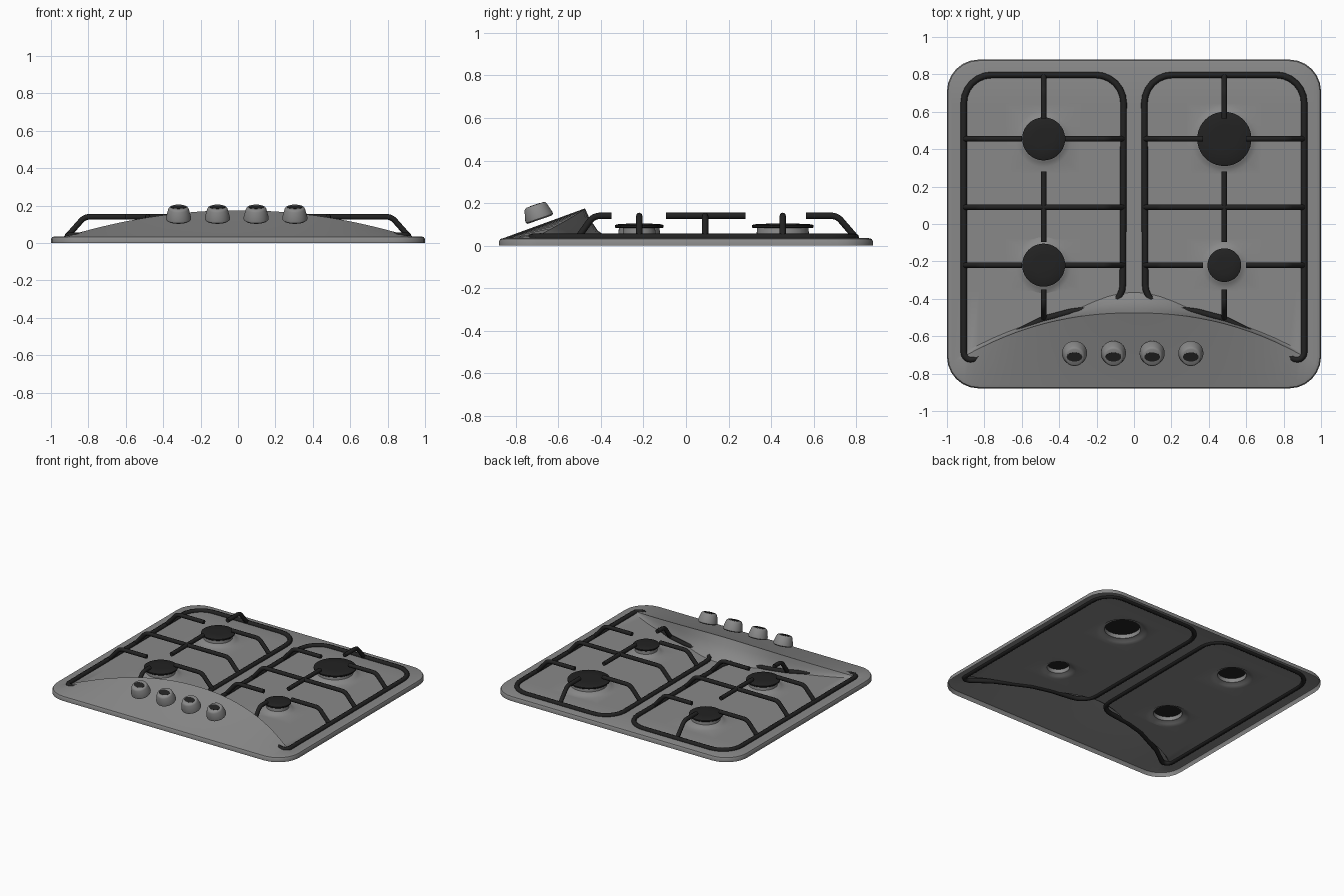
import bpy, bmesh, math
from mathutils import Vector, Matrix

if "Cube" in bpy.data.objects:
    bpy.data.objects.remove(bpy.data.objects["Cube"])


def material(name, v):
    m = bpy.data.materials.new(name)
    m.diffuse_color = (v, v, v, 1)
    m.use_nodes = True
    m.node_tree.nodes["Principled BSDF"].inputs["Base Color"].default_value = m.diffuse_color
    return m


GREY = material("steel_grey", 0.25)
BLACK = material("enamel_black", 0.016)
Z = 0.035                                   # level of the hob sheet
CORE_X, CORE_Y = 0.83, 0.709                # rectangle the rounded corners swing around
BX, BACK_Y, FRONT_Y = 0.483, 0.455, -0.22   # burner centres
BURNERS = [(-BX, BACK_Y, 0.115), (BX, BACK_Y, 0.145),
           (-BX, FRONT_Y, 0.115), (BX, FRONT_Y, 0.09)]


def add_object(name, mesh, mat, angle=35):
    ob = bpy.data.objects.new(name, mesh)
    bpy.context.collection.objects.link(ob)
    mesh.materials.clear()
    mesh.materials.append(mat)
    bpy.ops.object.select_all(action='DESELECT')
    ob.select_set(True)
    bpy.context.view_layer.objects.active = ob
    bpy.ops.object.shade_smooth_by_angle(angle=math.radians(angle))
    return ob


def from_bmesh(name, bm, mat, angle=35):
    me = bpy.data.meshes.new(name)
    bm.to_mesh(me)
    bm.free()
    return add_object(name, me, mat, angle)


def lathe(name, profile, mat, matrix, n=40):
    """Solid of revolution from (radius, height) points, capped at both ends."""
    bm = bmesh.new()
    rings = [[bm.verts.new((r * math.cos(2 * math.pi * i / n), r * math.sin(2 * math.pi * i / n), z))
              for i in range(n)] for r, z in profile]
    for a, b in zip(rings, rings[1:]):
        for i in range(n):
            k = (i + 1) % n
            bm.faces.new((a[i], a[k], b[k], b[i]))
    bm.faces.new(rings[0][::-1])
    bm.faces.new(rings[-1])
    bm.transform(matrix)
    return from_bmesh(name, bm, mat)


def fillet(points, radii, closed=False, n=6):
    """Round the corners of a polyline."""
    pts, out = [Vector(p) for p in points], []
    for i, (p, r) in enumerate(zip(pts, radii)):
        if r == 0 or (not closed and i in (0, len(pts) - 1)):
            out.append(p)
            continue
        a = (pts[i - 1] - p).normalized()
        b = (pts[(i + 1) % len(pts)] - p).normalized()
        half = a.angle(b) / 2
        centre = p + (a + b).normalized() * (r / math.sin(half))
        s = (p + a * (r / math.tan(half)) - centre).normalized()
        e = (p + b * (r / math.tan(half)) - centre).normalized()
        out += [centre + s.slerp(e, k / n).normalized() * r for k in range(n + 1)]
    return out


def tube(name, pts, radius, closed=False):
    cu = bpy.data.curves.new(name + "_path", 'CURVE')
    cu.dimensions = '3D'
    cu.bevel_depth, cu.bevel_resolution, cu.use_fill_caps = radius, 2, True
    sp = cu.splines.new('POLY')
    sp.points.add(len(pts) - 1)
    for q, p in zip(sp.points, pts):
        q.co = (*p, 1)
    sp.use_cyclic_u = closed
    tmp = bpy.data.objects.new(name + "_tmp", cu)
    bpy.context.collection.objects.link(tmp)
    me = bpy.data.meshes.new_from_object(tmp.evaluated_get(bpy.context.evaluated_depsgraph_get()))
    bpy.data.objects.remove(tmp)
    return add_object(name, me, BLACK, 50)


# Hob sheet: columns of points running front to back, lifted into the control hump
def column(x):
    ax = abs(x)
    edge = CORE_Y + math.sqrt(max(0, 0.15 ** 2 - max(0, ax - CORE_X) ** 2))
    h = max(0, 0.14 * (1 - (ax / 0.92) ** 2))
    ridge = -0.475 - 0.24 * (ax / 0.92) ** 2.2
    w = 0.02 + 0.09 * max(0, 1 - (ax / 0.42) ** 2) ** 2
    rows = [(-edge, 0), (ridge, h), (ridge + 0.2 * w, 0.65 * h), (ridge + 0.55 * w, 0.25 * h),
            (ridge + w, 0), (-0.36, 0), (-0.08, 0), (0.265, 0), (0.645, 0), (edge, 0)]
    out, last = [], -9
    for y, z in rows:
        last = max(y, last + 0.003)
        out.append((x, last, Z + z))
    return out


half = [0.07, 0.14, 0.21, BX - 0.2, 0.35, 0.42, BX, 0.55, 0.62, BX + 0.2, 0.75, CORE_X]
half += [CORE_X + 0.15 * math.sin(math.radians(a)) for a in (15, 30, 45, 60, 75, 90)]
xs = [-x for x in reversed(half)] + [0] + half
bm = bmesh.new()
grid = [[bm.verts.new(p) for p in column(x)] for x in xs]
for a, b in zip(grid, grid[1:]):
    for j in range(len(a) - 1):
        bm.faces.new((a[j], b[j], b[j + 1], a[j + 1]))

# Rounded rim going down to the worktop
loop = [e for e in bm.edges if e.is_boundary]
for radius, z in ((0.164, 0.031), (0.17, 0.02), (0.17, 0.0)):
    geom = bmesh.ops.extrude_edge_only(bm, edges=loop)["geom"]
    loop = [g for g in geom if isinstance(g, bmesh.types.BMEdge)]
    loop = [e for e in loop if e.is_boundary]
    for v in (g for g in geom if isinstance(g, bmesh.types.BMVert)):
        q = Vector((max(-CORE_X, min(CORE_X, v.co.x)), max(-CORE_Y, min(CORE_Y, v.co.y)), 0))
        d = Vector((v.co.x, v.co.y, 0)) - q
        v.co = q + d.normalized() * radius + Vector((0, 0, z))
bmesh.ops.recalc_face_normals(bm, faces=bm.faces)
if max(bm.faces, key=lambda f: f.calc_area()).normal.z < 0:
    bmesh.ops.reverse_faces(bm, faces=bm.faces)

# Raised burner seats set into openings in the sheet
for cx, cy, r in BURNERS:
    hx, hy = 0.2, 0.19 if cy > 0 else 0.14
    hole = [f for f in bm.faces if abs(f.calc_center_median().x - cx) < hx
            and abs(f.calc_center_median().y - cy) < hy]
    bmesh.ops.delete(bm, geom=hole, context='FACES')
    corner = math.atan2(hy, hx)
    angles = sorted([2 * math.pi * i / 40 for i in range(40)]
                    + [corner, math.pi - corner, math.pi + corner, 2 * math.pi - corner])
    rings = []
    for k, z in ((None, Z), (r + 0.035, Z), (r + 0.01, Z + 0.008), (r - 0.005, Z + 0.018),
                 (r * 0.85, Z + 0.02), (r * 0.83, 0.086)):
        ring = []
        for a in angles:
            c, s = math.cos(a), math.sin(a)
            d = k or min(hx / max(abs(c), 1e-6), hy / max(abs(s), 1e-6))
            ring.append(bm.verts.new((cx + d * c, cy + d * s, z)))
        rings.append(ring)
    for a, b in zip(rings, rings[1:]):
        for i in range(len(a)):
            k = (i + 1) % len(a)
            bm.faces.new((a[i], a[k], b[k], b[i]))
from_bmesh("hob_sheet", bm, GREY, 30)

# Burner caps
for i, (cx, cy, r) in enumerate(BURNERS):
    lathe(f"burner_cap_{i + 1}", [(r - 0.004, 0.083), (r, 0.087), (r, 0.095), (r - 0.01, 0.1), (r * 0.5, 0.103)],
          BLACK, Matrix.Translation((cx, cy, 0)))

# Pan supports, one per side
TOP, LOW, GAP = 0.14, 0.039, 0.115
OUT, INN = 0.91, 0.055
for side, s in (("left", -1), ("right", 1)):
    outline = [(OUT, 0.797, 0.15), (OUT, -0.765, 0.04), (0.72, -0.625, 0.1), (0.48, -0.507, 0.2),
               (0.34, -0.47, 0.2), (0.06, -0.435, 0.13), (INN, 0.797, 0.15)]
    tube(f"support_frame_{side}", fillet([(s * x, y, LOW) for x, y, _ in outline],
                                         [o[2] for o in outline], True), 0.017, True)

    def bar(name, pts):
        tube(f"{name}_{side}", fillet(pts, [0.06] * len(pts)), 0.015)

    # Side fingers reaching in to each burner
    for row, y in (("back", BACK_Y), ("front", FRONT_Y)):
        bar(f"outer_finger_{row}", [(s * OUT, y, LOW), (s * 0.82, y, TOP), (s * (BX + GAP), y, TOP)])
        bar(f"inner_finger_{row}", [(s * INN, y, LOW), (s * 0.145, y, TOP), (s * (BX - GAP), y, TOP)])
    # Middle bridge and the bar crossing it
    bar("middle_bridge", [(s * OUT, 0.09, LOW), (s * 0.82, 0.09, TOP), (s * 0.145, 0.09, TOP), (s * INN, 0.09, LOW)])
    bar("middle_cross_bar", [(s * BX, -0.095, TOP), (s * BX, 0.28, TOP)])
    # Back and front fingers
    bar("back_finger", [(s * BX, 0.797, LOW), (s * BX, 0.71, TOP), (s * BX, 0.565, TOP)])
    bar("front_finger", [(s * BX, -0.507, LOW), (s * BX, -0.435, TOP), (s * BX, -0.35, TOP)])

# Control knobs, tilted with the panel
for i, x in enumerate((-0.318, -0.11, 0.097, 0.304)):
    m = Matrix.Translation((x, -0.687, 0.122)) @ Matrix.Rotation(math.radians(19), 4, 'X')
    lathe(f"knob_{i + 1}", [(0.06, 0), (0.067, 0.006), (0.067, 0.018), (0.055, 0.062), (0.05, 0.07), (0.044, 0.073)],
          GREY, m, 32)
    lathe(f"knob_mark_{i + 1}", [(0.042, 0.072), (0.042, 0.0745)], BLACK,
          m @ Matrix.Diagonal((1, 0.6, 1, 1)), 24)
